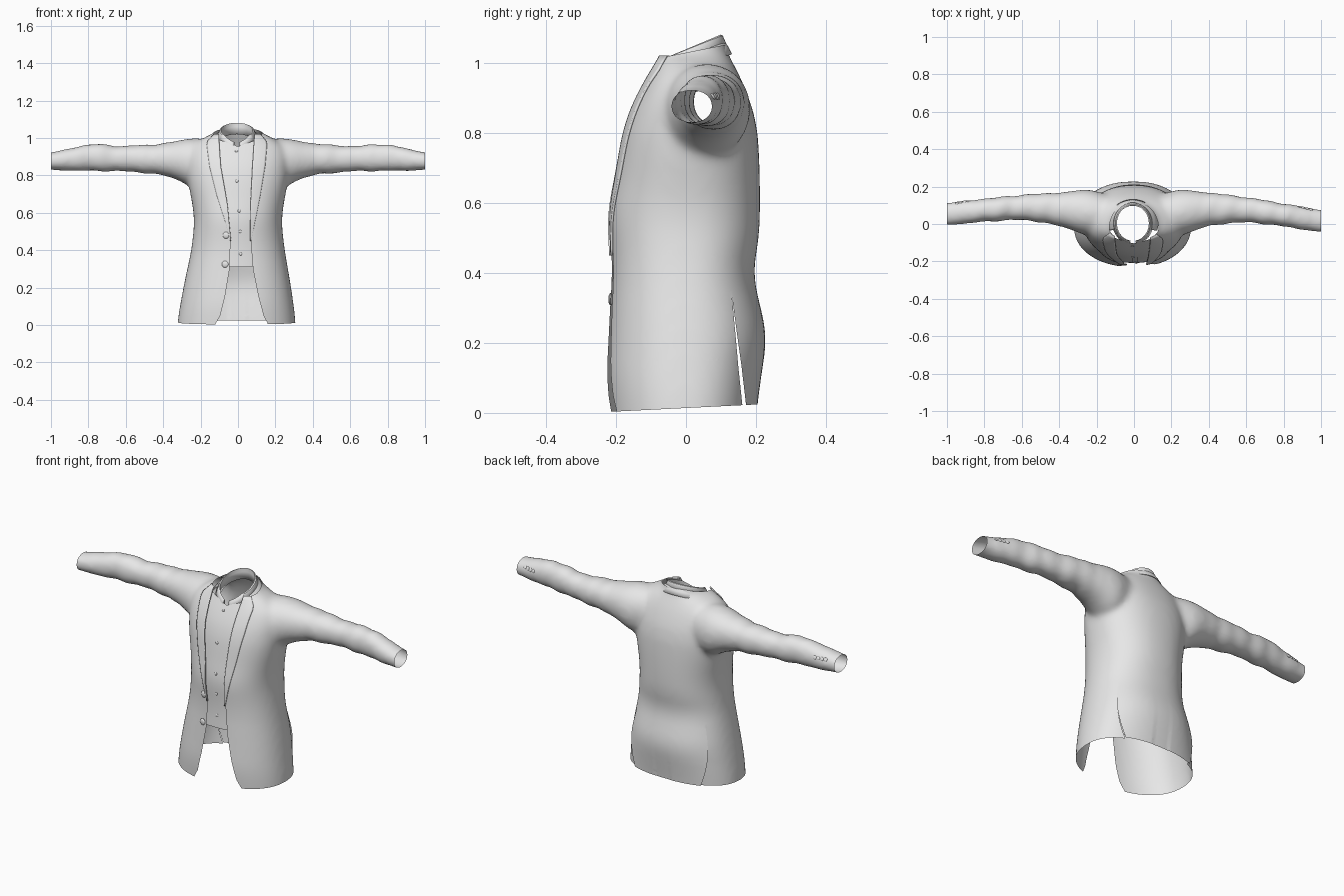
import bpy, bmesh, math
from mathutils import Vector
from mathutils.bvhtree import BVHTree

if "Cube" in bpy.data.objects:
    bpy.data.objects.remove(bpy.data.objects["Cube"])

cloth = bpy.data.materials.new("plain_grey_cloth")
cloth.diffuse_color = (0.8, 0.8, 0.8, 1)
cloth.use_nodes = True
cloth.node_tree.nodes["Principled BSDF"].inputs["Base Color"].default_value = cloth.diffuse_color


def lerp_table(table, t):
    """Piecewise linear lookup: rows are (key, value, ...)."""
    for a, b in zip(table, table[1:]):
        if t <= b[0]:
            f = max(0, (t - a[0]) / (b[0] - a[0]))
            return [p + (q - p) * f for p, q in zip(a[1:], b[1:])]
    return list(table[-1][1:])


def soft_table(table, t, spread):
    """Lookup averaged over a short window, for a rounded profile."""
    picks = [lerp_table(table, t + spread * k / 2) for k in (-2, -1, 0, 1, 2)]
    return [sum(c) / 5 for c in zip(*picks)]


def loft(bm, rings, closed=True, caps=False):
    rows = [[bm.verts.new(p) for p in r] for r in rings]
    n = len(rows[0])
    for a, b in zip(rows, rows[1:]):
        for i in range(n if closed else n - 1):
            j = (i + 1) % n
            bm.faces.new((a[i], a[j], b[j], b[i]))
    if caps:
        bm.faces.new(rows[0])
        bm.faces.new(rows[-1])


def make_object(name, bm, thickness=0):
    bmesh.ops.recalc_face_normals(bm, faces=bm.faces)
    me = bpy.data.meshes.new(name)
    bm.to_mesh(me)
    bm.free()
    me.materials.append(cloth)
    ob = bpy.data.objects.new(name, me)
    bpy.context.collection.objects.link(ob)
    if thickness:
        m = ob.modifiers.new("thickness", "SOLIDIFY")
        m.thickness = thickness
        m.offset = 0
    return ob


def squircle(n, power):
    for i in range(n):
        a = 2 * math.pi * i / n
        c, s = math.cos(a), math.sin(a)
        yield (math.copysign(abs(c) ** (2 / power), c),
               math.copysign(abs(s) ** (2 / power), s))


# Body: height, half width, front y, back y
BODY = [(-.06, .32, -.22, .195), (.02, .316, -.226, .202), (.10, .305, -.232, .215),
        (.22, .285, -.224, .233), (.40, .25, -.213, .19), (.50, .238, -.217, .21),
        (.57, .234, -.223, .212), (.65, .245, -.206, .212), (.75, .265, -.19, .209),
        (.83, .272, -.174, .203), (.90, .268, -.143, .18), (.95, .25, -.117, .16),
        (1.0, .19, -.088, .135), (1.03, .118, -.082, .118), (1.10, .10, -.08, .108)]
# Sleeve: x, bottom z, top z, front y, back y
SLEEVE = [(.12, .76, .99, -.05, .15), (.24, .725, 1.0, -.065, .187), (.30, .765, .992, -.047, .182),
          (.36, .79, .977, -.022, .172), (.45, .808, .967, -.002, .166), (.55, .815, .962, .013, .157),
          (.63, .822, .955, .016, .15), (.72, .82, .97, .008, .137), (.80, .823, .968, .002, .127),
          (.90, .822, .946, -.012, .115), (1.0, .829, .922, -.022, .10), (1.06, .829, .92, -.024, .098)]

bm = bmesh.new()
rings = []
for k in range(59):
    z = -.06 + k * .02
    w, f, b = soft_table(BODY, z, .045 if z < .85 else .012)
    mid = -.008 * max(0, 1 - z / .4)
    rings.append([(mid + w * c, (b if s > 0 else -f) * s, z) for c, s in squircle(48, 2.25)])
loft(bm, rings, caps=True)
for side, drift in ((1, -.024), (-1, .014)):
    rings = []
    for k in range(48):
        x = .12 + k * .02
        lo, hi, f, b = soft_table(SLEEVE, x, .03)
        sway = drift * max(0, (x - .4) / .6)
        rings.append([(side * x, (f + b) / 2 + sway + (b - f) / 2 * c,
                       (lo + hi) / 2 + (hi - lo) / 2 * s) for c, s in squircle(28, 2.1)])
    loft(bm, rings, caps=True)
jacket = make_object("jacket", bm)

# Fuse body and sleeves into one surface
rm = jacket.modifiers.new("fuse", "REMESH")
rm.mode = "VOXEL"
rm.voxel_size = .012
dg = bpy.context.evaluated_depsgraph_get()
fused = bpy.data.meshes.new_from_object(jacket.evaluated_get(dg))
jacket.modifiers.clear()
bm = bmesh.new()
bm.from_mesh(fused)
for _ in range(10):
    bmesh.ops.smooth_vert(bm, verts=bm.verts, factor=.5,
                          use_axis_x=True, use_axis_y=True, use_axis_z=True)


def faces_with_parts(test):
    """Faces whose centre passes the test, with their edges and vertices."""
    parts = set()
    for f in bm.faces:
        if test(f.calc_center_median()):
            parts.add(f)
            parts.update(f.verts)
            parts.update(f.edges)
    return list(parts)


# Two side vents: slit the skirt along a slanted line and part its edges
cut = bmesh.ops.bisect_plane(bm, geom=faces_with_parts(lambda c: c.z < .34 and c.y > .05),
                             plane_co=(0, .168, 0), plane_no=(0, 1, .11))["geom_cut"]
slit = [e for e in cut if isinstance(e, bmesh.types.BMEdge) and max(v.co.z for v in e.verts) < .335]
bmesh.ops.split_edges(bm, edges=slit)
bm.normal_update()
for v in bm.verts:
    x, y, z = v.co
    if z < .34 and y > 0 and abs(x) > .05 and v.link_faces:
        vent = .168 - .11 * z
        behind = sum((f.calc_center_median().y - .168 + .11 * f.calc_center_median().z)
                     for f in v.link_faces) > 0
        lift = .007 if behind else -.005
        v.co += v.normal * lift * min(1, (.34 - z) / .2) * math.exp(-abs(y - vent) / .04)

# Soft sleeve creases
for v in bm.verts:
    x, y, z = v.co
    if .34 < abs(x) < .97:
        fade = min(1, (abs(x) - .34) / .08, (.97 - abs(x)) / .15)
        v.co += v.normal * .0016 * fade * (math.sin(31 * x + 13 * z) + math.sin(57 * x - 22 * y))

bm.normal_update()
surface = BVHTree.FromBMesh(bm)


def front(x, z):
    hit = surface.ray_cast(Vector((x, -1, z)), Vector((0, 1, 0)))[0]
    return hit.y if hit else -.08


# Open hem, cuffs and neck
def trim(co, no):
    bmesh.ops.bisect_plane(bm, geom=bm.verts[:] + bm.edges[:] + bm.faces[:],
                           plane_co=co, plane_no=no, clear_outer=True)


trim((0, 0, .014), (0, .05, -1))
trim((1, 0, 0), (1, 0, 0))
trim((-1, 0, 0), (-1, 0, 0))
trim((0, .1, 1.05), (0, -.2, 1))

# Front opening: height, left x, right x
OPENING = [(-.1, -.17, .21), (.015, -.115, .155), (.05, -.095, .137), (.15, -.07, .11), (.3, -.045, .08),
           (.45, -.04, .068), (.65, -.06, .07), (.85, -.095, .08), (1.0, -.105, .09), (1.12, -.1, .09)]
for z, l, r in OPENING[1:-1]:
    bmesh.ops.bisect_plane(bm, geom=bm.verts[:] + bm.edges[:] + bm.faces[:],
                           plane_co=(0, 0, z), plane_no=(0, 0, 1))
for a, b in zip(OPENING, OPENING[1:]):
    for k in (1, 2):
        band = faces_with_parts(lambda c: a[0] < c.z < b[0] and c.y < -.01 and abs(c.x) < .25)
        bmesh.ops.bisect_plane(bm, geom=band, plane_co=(a[k], 0, a[0]),
                               plane_no=(b[0] - a[0], 0, a[k] - b[k]))
gone = []
for f in bm.faces:
    c = f.calc_center_median()
    l, r = lerp_table(OPENING, c.z)
    if c.y < -.01 and l < c.x < r:
        gone.append(f)
bmesh.ops.delete(bm, geom=gone, context="FACES")
bm.to_mesh(jacket.data)
bm.free()


# Panels that follow the front of the body
def panel(name, left, right, z0, top, lift, nx=8, nz=30, thickness=0):
    pb = bmesh.new()
    rows = []
    for j in range(nz + 1):
        row = []
        for i in range(nx + 1):
            u, v = i / nx, j / nz
            zt = top(left(z0) + (right(z0) - left(z0)) * u)
            z = z0 + (zt - z0) * v
            x = left(z) + (right(z) - left(z)) * u
            row.append((x, front(x, z) - lift, z))
        rows.append(row)
    loft(pb, rows, closed=False)
    return make_object(name, pb, thickness)


panel("shirt_front", lambda z: -.15, lambda z: .15, .31, lambda x: .955 + .35 * abs(x), -.01, nx=24)
panel("shirt_placket", lambda z: -.014 + .012 * (.95 - z), lambda z: .014 + .02 * (.95 - z),
      .312, lambda x: .95, -.0085, nx=3)

LAPEL = [(.45, -.042, .07), (.55, -.067, .09), (.7, -.115, .12), (.85, -.152, .145),
         (.975, -.168, .156), (1.02, -.128, .12)]
outer = lambda z, k: lerp_table(LAPEL, z)[k]
inner = lambda z, k: lerp_table(OPENING, z)[k]
panel("left_lapel", lambda z: outer(z, 0), lambda z: inner(z, 0) + .003, .45,
      lambda x: 1.02, .004, thickness=.006)
panel("right_lapel", lambda z: inner(z, 1) - .003, lambda z: outer(z, 1), .45,
      lambda x: 1.02, .004, thickness=.006)


# Collars wrap round the neck from one front end to the other
def collar(name, start, rows, thickness):
    """rows: (radius x, radius y, drop, extra drop at the front ends)"""
    pb = bmesh.new()
    rings = []
    for rx, ry, drop, tip in rows:
        ring = []
        for i in range(49):
            a = start + (2 * math.pi - 2 * start) * i / 48
            y = -math.cos(a)
            ends = max(0, 1 - (min(a, 2 * math.pi - a) - start) / .75)
            ring.append((-.006 + rx * math.sin(a), .004 + ry * y,
                         1.04 + .04 * y - drop - tip * ends))
        rings.append(ring)
    loft(pb, rings, closed=False)
    return make_object(name, pb, thickness)


collar("shirt_collar", .16, [(.09, .095, .06, .0), (.087, .096, .02, .025), (.086, .096, 0, .025),
                             (.092, .1, .002, .028), (.108, .114, .035, .03)], .003)
collar("jacket_collar", 1.25, [(.1, .103, .026, .0), (.104, .108, .022, .0),
                               (.117, .115, .034, .0), (.135, .126, .055, .0)], .004)


# Buttons
def button(name, pos, normal, radius):
    pb = bmesh.new()
    bmesh.ops.create_uvsphere(pb, u_segments=14, v_segments=8, radius=radius)
    bmesh.ops.scale(pb, vec=(1, 1, .35), verts=pb.verts)
    ob = make_object(name, pb)
    ob.location = pos
    ob.rotation_euler = Vector(normal).to_track_quat("Z", "Y").to_euler()


for x, z in ((-.064, .48), (-.069, .325)):
    button("jacket_button", (x, front(x, z) - .003, z), (-.2, -1, 0), .018)
for x, z in ((-.008, .93), (-.006, .77), (.006, .61), (.012, .5), (.014, .38)):
    button("shirt_button", (x, front(x, z) + .007, z), (0, -1, 0), .008)
for side in (-1, 1):
    for k in range(4):
        hit, no, _, _ = surface.ray_cast(Vector((side * (.885 + .02 * k), 1, .905)), Vector((0, -1, 0)))
        if hit:
            button("cuff_button", hit, no, .01)

# Smooth shading with crisp edges
for ob in bpy.context.collection.objects:
    ob.select_set(True)
bpy.context.view_layer.objects.active = jacket
bpy.ops.object.shade_smooth_by_angle(angle=math.radians(40))
